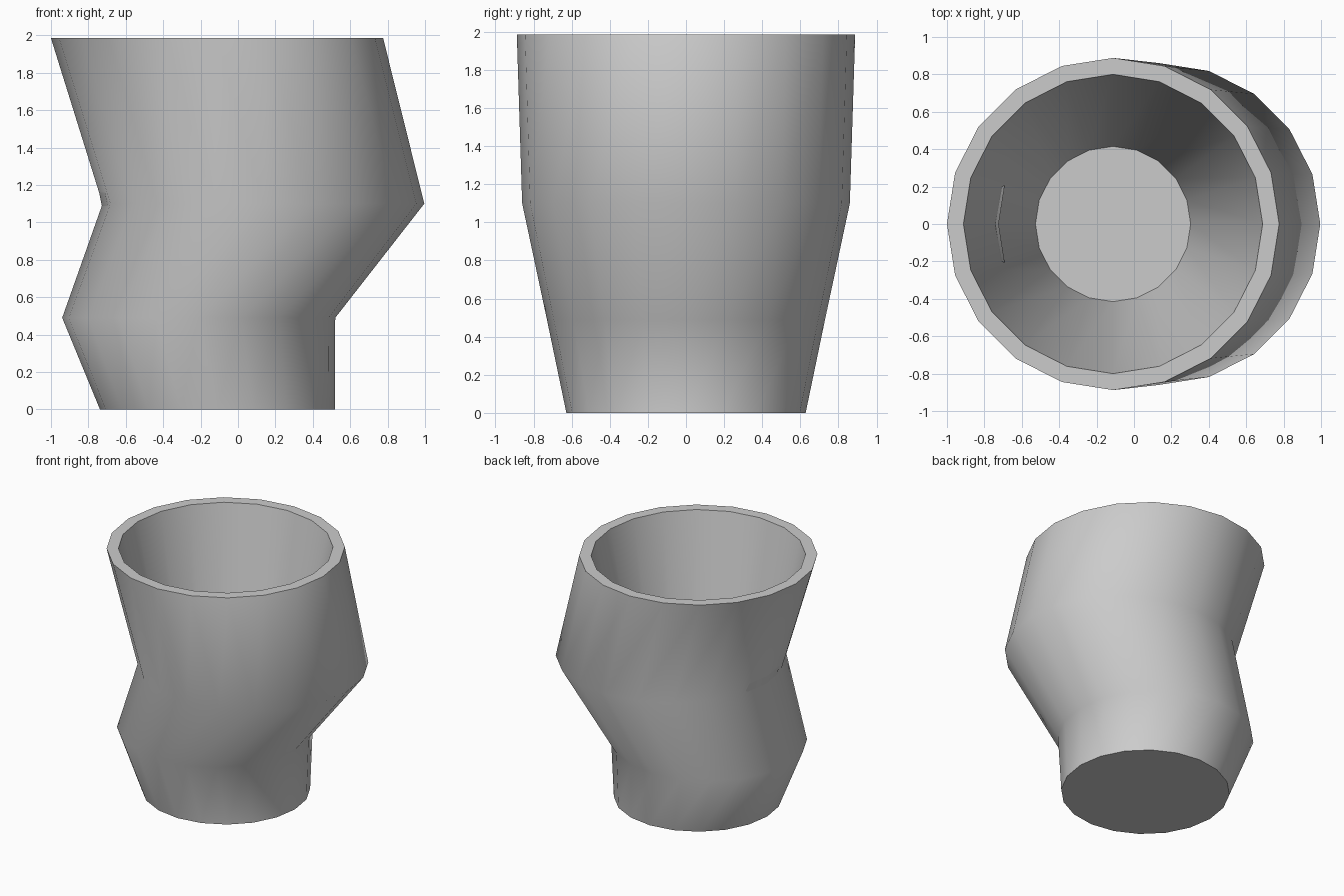
import bpy, bmesh, math

if "Cube" in bpy.data.objects:
    bpy.data.objects.remove(bpy.data.objects["Cube"])

SIDES = 20

# Rings along the surface: (centre x, z, radius)
outer = [(-0.11, 0.0, 0.628), (-0.21, 0.49, 0.73), (0.136, 1.10, 0.86), (-0.112, 1.985, 0.888)]
inner = [(-0.112, 1.985, 0.80), (-0.112, 0.11, 0.415)]

bm = bmesh.new()


def ring(cx, z, r):
    return [bm.verts.new((cx + r * math.cos(2 * math.pi * i / SIDES),
                          r * math.sin(2 * math.pi * i / SIDES), z))
            for i in range(SIDES)]


# Bent outer wall, flat rim and straight tapered inside in one skin
loops = [ring(*p) for p in outer + inner]
for a, b in zip(loops, loops[1:]):
    for i in range(SIDES):
        j = (i + 1) % SIDES
        bm.faces.new((a[i], a[j], b[j], b[i]))

# Underside and inner floor
bm.faces.new(loops[0][::-1])
bm.faces.new(loops[-1])

mesh = bpy.data.meshes.new("bent_cup")
bm.to_mesh(mesh)
bm.free()
cup = bpy.data.objects.new("bent_cup", mesh)
bpy.context.collection.objects.link(cup)

# Smooth walls with crisp rim and floor edges
bpy.context.view_layer.objects.active = cup
cup.select_set(True)
bpy.ops.object.shade_smooth_by_angle(angle=math.radians(60))
